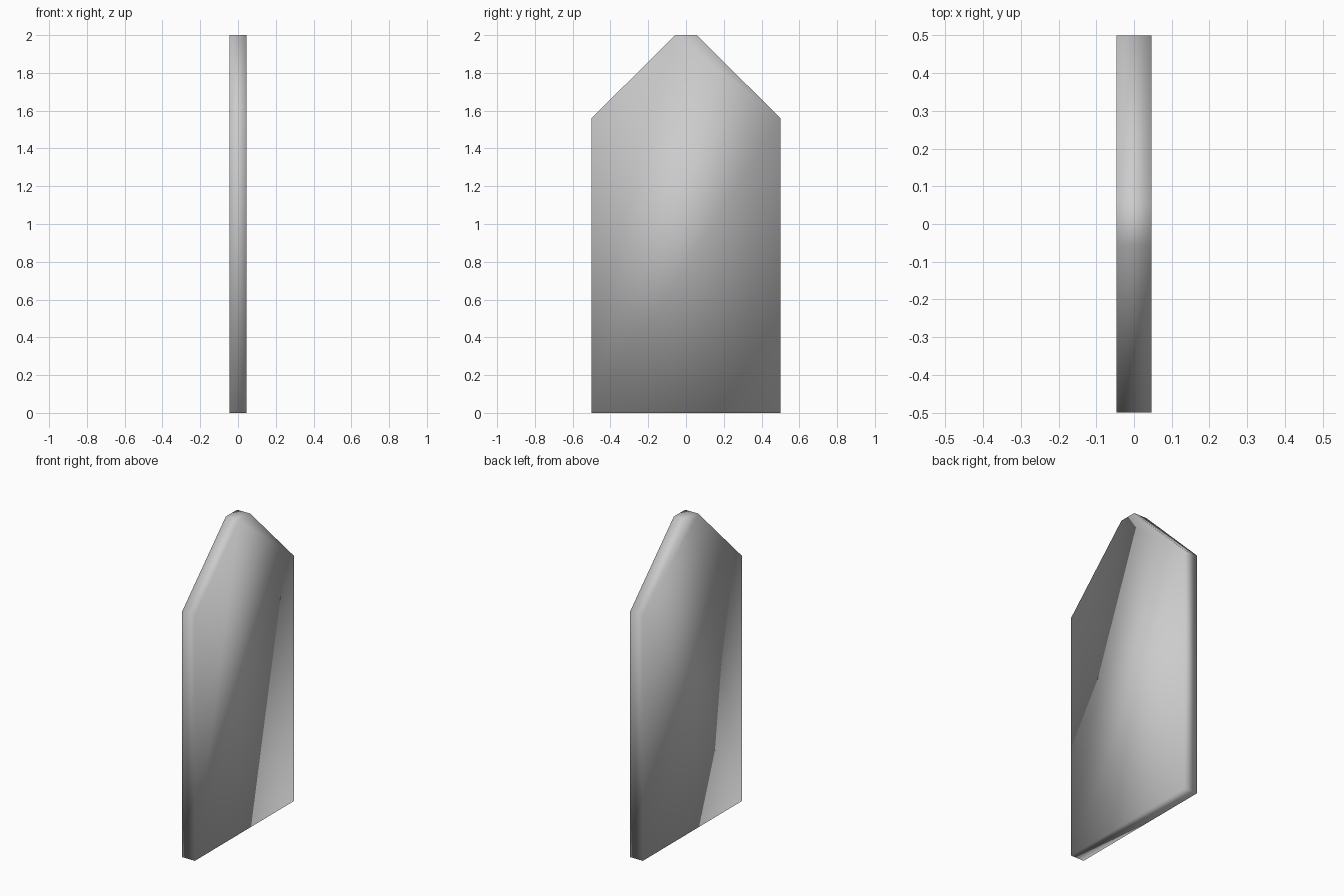
import bpy
import bmesh

if "Cube" in bpy.data.objects:
    bpy.data.objects.remove(bpy.data.objects["Cube"])

HALF_THICKNESS = 0.046

# Half of the pointed picket outline (y, z), mirrored to close the shape
half = [(0.5, 0.0), (0.5, 1.56), (0.057, 2.0)]
outline = half + [(-y, z) for y, z in reversed(half)]

# Picket board: outline extruded across its thickness
bm = bmesh.new()
side = bm.faces.new([bm.verts.new((-HALF_THICKNESS, y, z)) for y, z in outline])
extruded = bmesh.ops.extrude_face_region(bm, geom=[side], use_keep_orig=True)
verts = [g for g in extruded["geom"] if isinstance(g, bmesh.types.BMVert)]
bmesh.ops.translate(bm, verts=verts, vec=(2 * HALF_THICKNESS, 0, 0))
bmesh.ops.recalc_face_normals(bm, faces=bm.faces)

# Soft shading across all edges
for face in bm.faces:
    face.smooth = True

mesh = bpy.data.meshes.new("picket_board")
bm.to_mesh(mesh)
bm.free()
board = bpy.data.objects.new("picket_board", mesh)
bpy.context.collection.objects.link(board)
